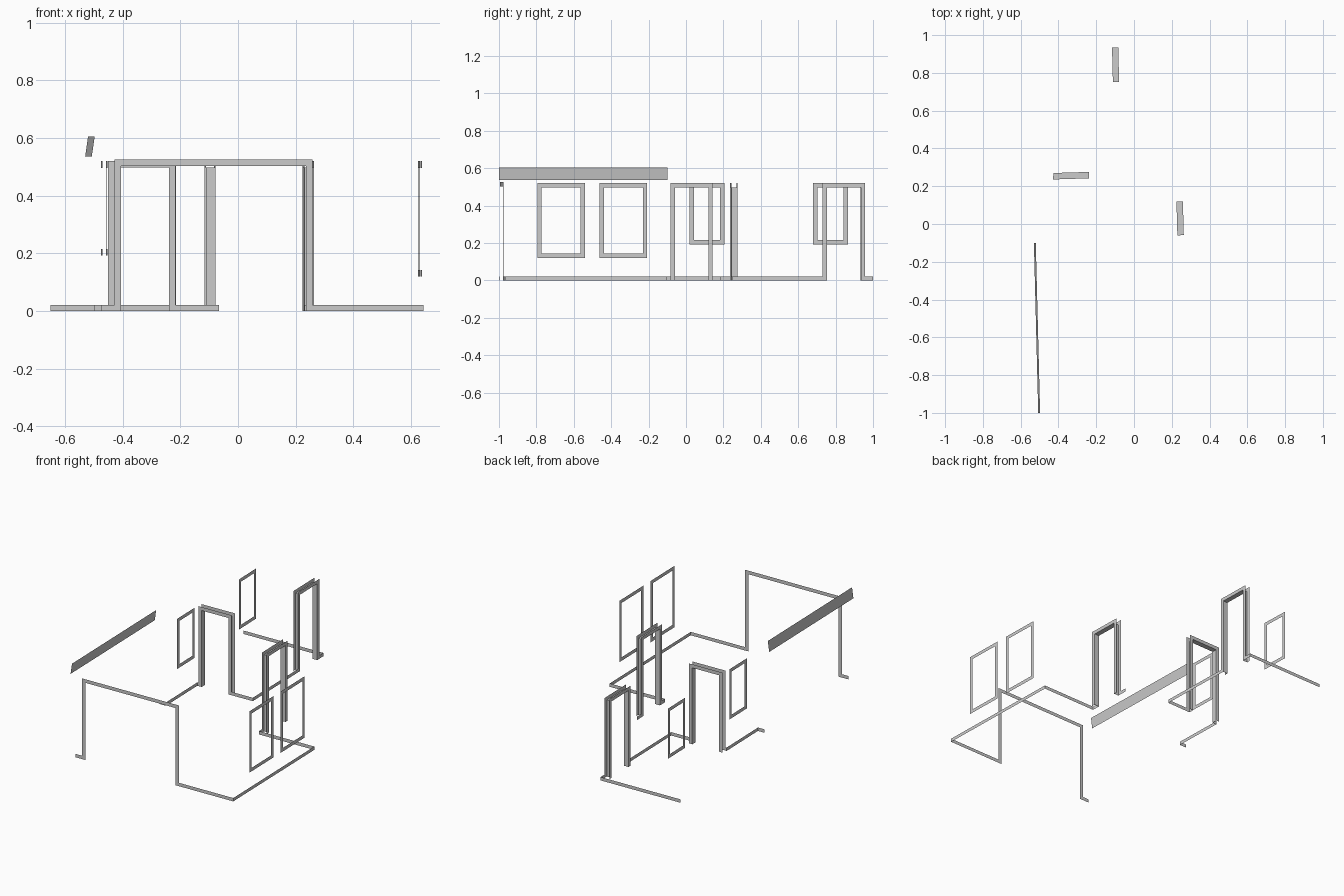
import bpy
from mathutils import Vector

if "Cube" in bpy.data.objects:
    bpy.data.objects.remove(bpy.data.objects["Cube"])

W = 0.023          # trim width
BASE_H = 0.022     # skirting height


def make(name, verts, faces):
    mesh = bpy.data.meshes.new(name)
    mesh.from_pydata(verts, [], faces)
    mesh.update()
    obj = bpy.data.objects.new(name, mesh)
    bpy.context.collection.objects.link(obj)
    return obj


def skirting(name, points):
    """Thin upright strip following a floor path."""
    n = len(points)
    verts = [(x, y, 0) for x, y in points] + [(x, y, BASE_H) for x, y in points]
    make(name, verts, [(i, i + 1, n + i + 1, n + i) for i in range(n - 1)])


def outline(p, q, z0, z1, inset, floor):
    """Four corners of an upright rectangle between floor points p and q."""
    p, q = Vector(p), Vector(q)
    d = (q - p).normalized() * inset
    a, b = p + d, q - d
    lo, hi = (z0 if floor else z0 + inset), z1 - inset
    return [(*a, lo), (*a, hi), (*b, hi), (*b, lo)]


def frame(name, p, q, z0, z1, floor=False):
    """Flat mitred trim; open at the bottom when it stands on the floor."""
    verts = outline(p, q, z0, z1, 0, floor) + outline(p, q, z0, z1, W, floor)
    sides = 3 if floor else 4
    make(name, verts, [(i, (i + 1) % 4, 4 + (i + 1) % 4, 4 + i) for i in range(sides)])


def door(name, p, q, offset, top=0.521):
    """Trim on both wall faces with a jamb lining between them."""
    off = Vector(offset)
    p2, q2 = Vector(p) + off, Vector(q) + off
    frame(name + "_inner_trim", p, q, 0, top, True)
    frame(name + "_outer_trim", p2, q2, 0, top, True)
    verts = outline(p, q, 0, top, W, True) + outline(p2, q2, 0, top, W, True)
    make(name + "_jamb", verts, [(i, i + 1, i + 5, i + 4) for i in range(3)])


def at_x(a, b, x):
    return (x, a[1] + (b[1] - a[1]) * (x - a[0]) / (b[0] - a[0]))


def at_y(a, b, y):
    return (a[0] + (b[0] - a[0]) * (y - a[1]) / (b[1] - a[1]), y)


# Room corners
A, B, C = (-0.65, 0.985), (-0.085, 1.0), (-0.066, 0.247)
D, E, F = (-0.458, 0.235), (-0.449, -0.10), (-0.497, -0.101)
G, H, I = (-0.475, -0.996), (0.643, -0.967), (0.622, -0.103)
J, K = (0.231, -0.113), (0.223, 0.185)

# Openings along the walls
back_a, back_b = at_y(B, C, 0.958), at_y(B, C, 0.73)
mid_a, mid_b = at_x(C, D, -0.216), at_x(C, D, -0.451)
side_a, side_b = at_y(J, K, -0.083), at_y(J, K, 0.142)
front_a, front_b = at_x(G, H, -0.428), at_x(G, H, 0.258)

# Skirting boards between the openings
skirting("skirting_back", [A, B, back_a])
skirting("skirting_hall", [back_b, C, mid_a])
skirting("skirting_left", [mid_b, D, E, F])
skirting("skirting_front", [G, front_a])
skirting("skirting_right", [front_b, H, I, J, side_a])
skirting("skirting_side", [side_b, K])

# Doorways and the wide front opening
door("back_door", back_a, back_b, (-0.033, -0.001))
door("middle_door", mid_a, mid_b, (0.001, 0.034))
door("side_door", side_a, side_b, (0.034, 0.001))
frame("front_opening_trim", front_a, front_b, 0, 0.526, True)

# Window frames
for i, (y0, y1) in enumerate([(-0.795, -0.54), (-0.462, -0.208)]):
    frame(f"right_window_{i + 1}", at_y(H, I, y0), at_y(H, I, y1), 0.12, 0.52)
frame("left_window", at_y(D, E, 0.02), at_y(D, E, 0.205), 0.193, 0.52)
frame("back_left_window", (-0.469, 0.68), (-0.475, 0.866), 0.193, 0.52)

# Leaning strip high on the left
make("high_strip", [(-0.53, -0.10, 0.536), (-0.507, -1.0, 0.536),
                    (-0.497, -1.0, 0.605), (-0.52, -0.10, 0.605)], [(0, 1, 2, 3)])
